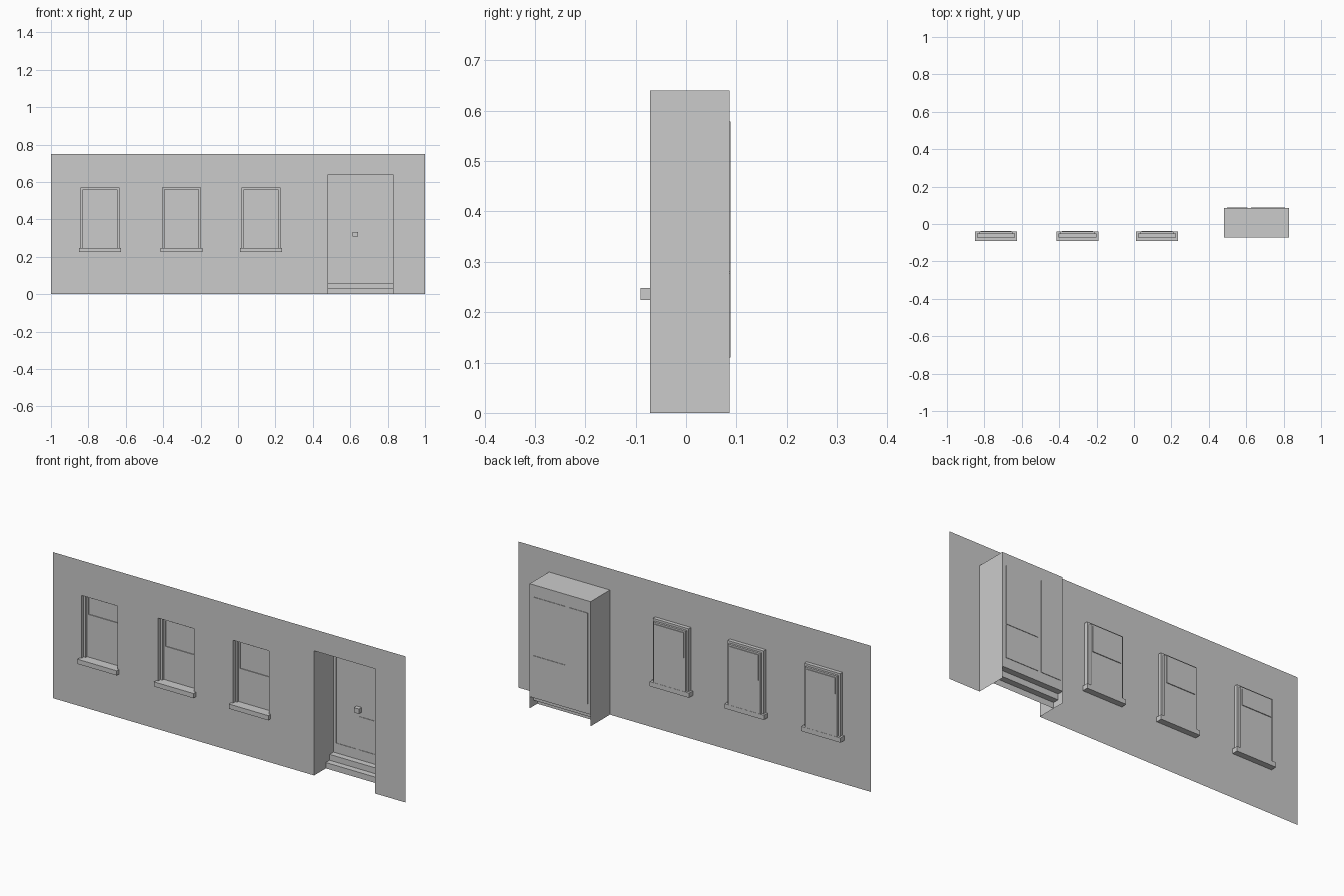
import bpy, bmesh

if "Cube" in bpy.data.objects:
    bpy.data.objects.remove(bpy.data.objects["Cube"])

# rectangles are (x0, x1, z0, z1) in the facade plane


def make_object(name, bm):
    bmesh.ops.remove_doubles(bm, verts=bm.verts, dist=1e-5)
    mesh = bpy.data.meshes.new(name)
    bm.to_mesh(mesh)
    bm.free()
    obj = bpy.data.objects.new(name, mesh)
    bpy.context.collection.objects.link(obj)
    return obj


def face(bm, pts):
    bm.faces.new([bm.verts.new(p) for p in pts])


def loop(r, y):
    x0, x1, z0, z1 = r
    return [(x0, y, z0), (x1, y, z0), (x1, y, z1), (x0, y, z1)]


def sheet(bm, rect, y, holes=()):
    """Flat sheet at depth y, split on a grid so the holes stay open."""
    xs = sorted({v for r in (rect, *holes) for v in r[:2]})
    zs = sorted({v for r in (rect, *holes) for v in r[2:]})
    for xa, xb in zip(xs, xs[1:]):
        for za, zb in zip(zs, zs[1:]):
            mx, mz = (xa + xb) / 2, (za + zb) / 2
            if not any(h[0] < mx < h[1] and h[2] < mz < h[3] for h in holes):
                face(bm, loop((xa, xb, za, zb), y))


def bridge(bm, a, b, sides=(0, 1, 2, 3)):
    """Join two rectangular loops; side 0 is the bottom."""
    for i in sides:
        j = (i + 1) % 4
        face(bm, [a[i], a[j], b[j], b[i]])


def inset(r, d):
    return (r[0] + d, r[1] - d, r[2], r[3] - d)


def box(name, x0, x1, y0, y1, z0, z1):
    bm = bmesh.new()
    r = (x0, x1, z0, z1)
    sheet(bm, r, y0)
    sheet(bm, r, y1)
    bridge(bm, loop(r, y0), loop(r, y1))
    return make_object(name, bm)


FRONT, BACK = -0.071, 0.086
DOOR = (0.482, 0.828, 0.0, 0.64)
# window centre and meeting-rail height
WINDOWS = [(-0.738, 0.467), (-0.302, 0.42), (0.123, 0.42)]
openings = [(cx - 0.102, cx + 0.102, 0.24, 0.571) for cx, _ in WINDOWS]

# facade wall
bm = bmesh.new()
sheet(bm, (-1, 1, 0, 0.75), FRONT, [DOOR] + openings)
make_object("wall", bm)

# sash windows: stepped reveal, two panes and a sill
for (cx, rail), hole in zip(WINDOWS, openings):
    bm = bmesh.new()
    frame, pane = inset(hole, 0.011), inset(hole, 0.02)
    steps = [(hole, FRONT), (hole, -0.052), (frame, -0.052),
             (frame, -0.041), (pane, -0.041)]
    for (ra, ya), (rb, yb) in zip(steps, steps[1:]):
        bridge(bm, loop(ra, ya), loop(rb, yb), (1, 2, 3))
    x0, x1, z0, z1 = pane
    upper, lower = (x0, x1, rail, z1), (x0, x1, z0, rail)
    sheet(bm, upper, -0.037)
    bridge(bm, loop(upper, -0.041), loop(upper, -0.037))
    sheet(bm, lower, -0.041)
    make_object("window", bm)
    box("window_sill", cx - 0.112, cx + 0.112, -0.09, -0.04, 0.224, 0.248)

# door recess: side walls and ceiling
bm = bmesh.new()
bridge(bm, loop(DOOR, FRONT), loop(DOOR, BACK), (1, 2, 3))
make_object("door_recess", bm)

# door with three sunken panels
panels = [(0.497, 0.606, 0.11, 0.578), (0.626, 0.808, 0.11, 0.277),
          (0.626, 0.808, 0.281, 0.578)]
bm = bmesh.new()
sheet(bm, (0.482, 0.828, 0.06, 0.64), BACK, panels)
for p in panels:
    sheet(bm, p, 0.0885)
    bridge(bm, loop(p, BACK), loop(p, 0.0885))
make_object("door", bm)

# steps: one folded profile (y, z) swept across the doorway
profile = [(0.024, 0), (0.024, 0.03), (0.055, 0.03), (0.055, 0.06), (BACK, 0.06)]
bm = bmesh.new()
for (ya, za), (yb, zb) in zip(profile, profile[1:]):
    face(bm, [(0.482, ya, za), (0.828, ya, za), (0.828, yb, zb), (0.482, yb, zb)])
make_object("door_steps", bm)

# door knob
box("door_knob", 0.613, 0.642, 0.064, BACK, 0.307, 0.332)
